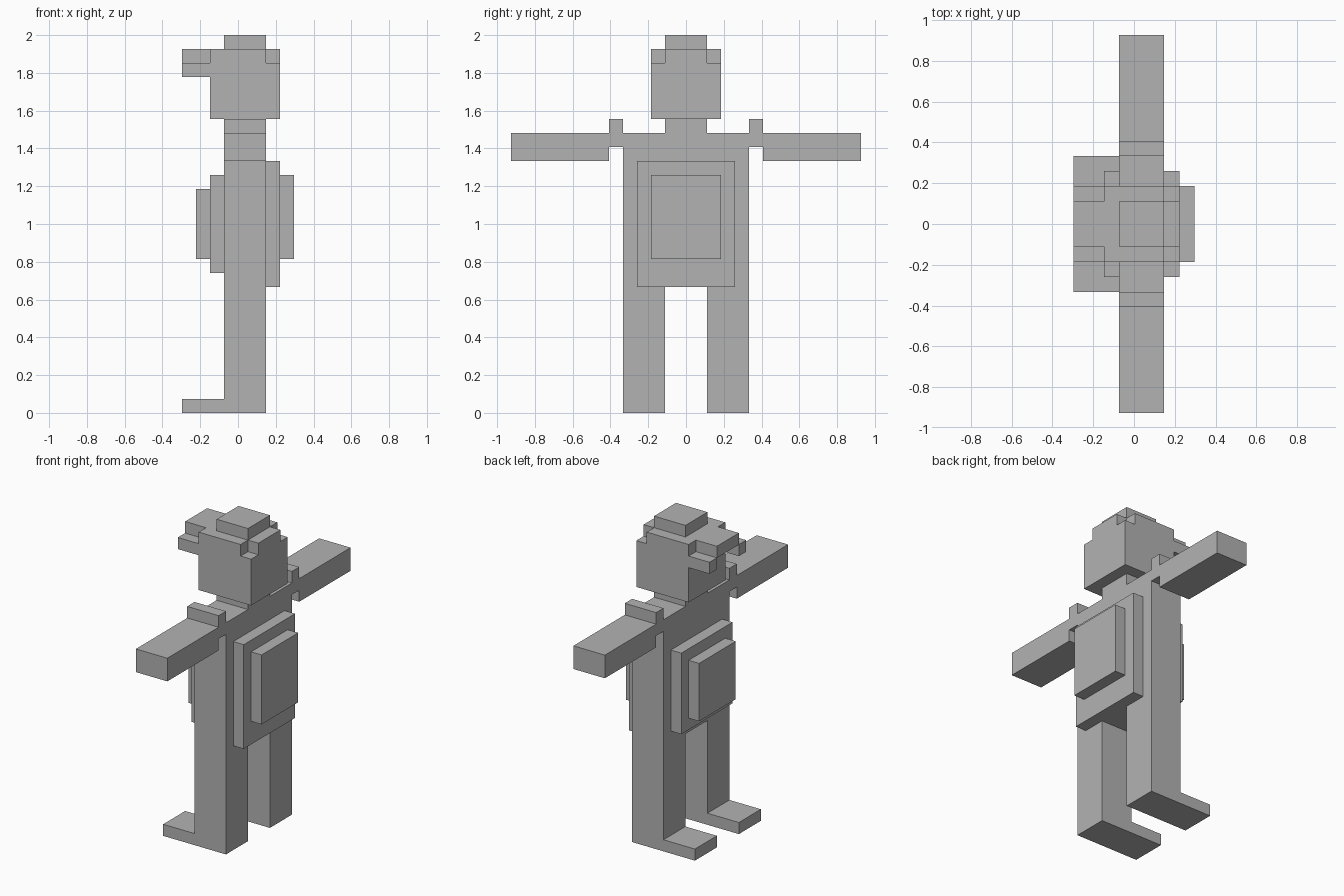
import bpy, bmesh
from mathutils import Vector

cube = bpy.data.objects.get("Cube")
if cube:
    bpy.data.objects.remove(cube, do_unlink=True)

U = 2 / 27  # size of one block

grey = bpy.data.materials.new("plain grey")
grey.use_nodes = True
colour = (0.45, 0.45, 0.45, 1)
grey.diffuse_color = colour
grey.node_tree.nodes["Principled BSDF"].inputs["Base Color"].default_value = colour


def extrude(name, outline, depth):
    """Extrude a flat outline (in block units) along the depth vector."""
    bm = bmesh.new()
    face = bm.faces.new([bm.verts.new(Vector(p) * U) for p in outline])
    moved = bmesh.ops.extrude_face_region(bm, geom=[face], use_keep_orig=True)["geom"]
    verts = [g for g in moved if isinstance(g, bmesh.types.BMVert)]
    bmesh.ops.translate(bm, verts=verts, vec=Vector(depth) * U)
    bmesh.ops.recalc_face_normals(bm, faces=bm.faces)
    mesh = bpy.data.meshes.new(name)
    bm.to_mesh(mesh)
    bm.free()
    mesh.materials.append(grey)
    obj = bpy.data.objects.new(name, mesh)
    bpy.context.collection.objects.link(obj)
    return obj


def box(name, x, y, z):
    base = [(x[0], y[0], z[0]), (x[1], y[0], z[0]), (x[1], y[1], z[0]), (x[0], y[1], z[0])]
    return extrude(name, base, (0, 0, z[1] - z[0]))


# Body: legs, torso, outstretched arms, raised shoulders and neck in one outline
half = [(1.5, 9), (1.5, 0), (4.5, 0), (4.5, 19), (5.5, 19), (5.5, 18), (12.5, 18),
        (12.5, 20), (5.5, 20), (5.5, 21), (4.5, 21), (4.5, 20), (1.5, 20), (1.5, 21)]
outline = half + [(-y, z) for y, z in reversed(half)]
extrude("body", [(-1, y, z) for y, z in outline], (3, 0, 0))

# Feet and the lowered sides of the cap brim
for side, s in (("left", 1), ("right", -1)):
    box(side + "_foot", (-4, -1), sorted((1.5 * s, 4.5 * s)), (0, 1))
    box(side + "_brim_edge", (-4, -2), sorted((1.5 * s, 2.5 * s)), (24, 25))

# Stepped plates on the chest and the back
box("chest_plate", (-2, -1), (-3.5, 3.5), (10, 17))
box("chest_plate_raised", (-3, -2), (-2.5, 2.5), (11, 16))
box("back_pack", (2, 3), (-3.5, 3.5), (9, 18))
box("back_pack_raised", (3, 4), (-2.5, 2.5), (11, 17))

# Head, cap with brim and clipped rear corners, and crown
box("head", (-2, 3), (-2.5, 2.5), (21, 25))
cap = [(-4, 1.5), (-2, 1.5), (-2, 2.5), (2, 2.5), (2, 1.5), (3, 1.5)]
cap += [(x, -y) for x, y in reversed(cap)]
extrude("cap", [(x, y, 25) for x, y in cap], (0, 0, 1))
box("cap_crown", (-1, 2), (-1.5, 1.5), (26, 27))
